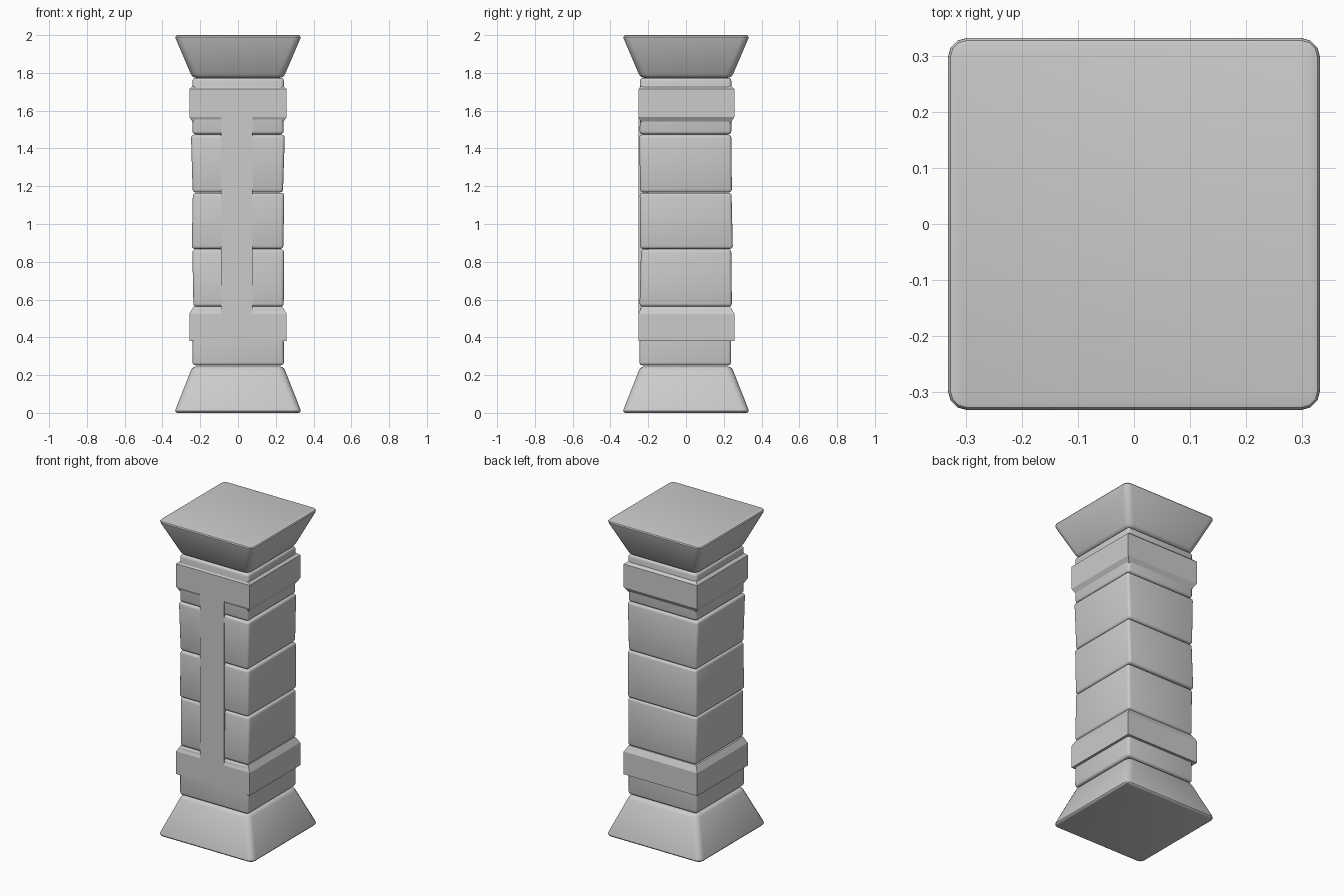
import bpy, bmesh
from mathutils import Vector

if "Cube" in bpy.data.objects:
    bpy.data.objects.remove(bpy.data.objects["Cube"])


def finish(bm, name, bevel=0.0, segments=3):
    bmesh.ops.recalc_face_normals(bm, faces=bm.faces)
    mesh = bpy.data.meshes.new(name)
    bm.to_mesh(mesh)
    bm.free()
    obj = bpy.data.objects.new(name, mesh)
    bpy.context.collection.objects.link(obj)
    bpy.context.view_layer.objects.active = obj
    obj.select_set(True)
    if bevel:
        mod = obj.modifiers.new("soft_edges", "BEVEL")
        mod.width = bevel
        mod.segments = segments
        mod.limit_method = "ANGLE"
        mod.angle_limit = 0.8
        bpy.ops.object.modifier_apply(modifier=mod.name)
        bpy.ops.object.shade_smooth_by_angle(angle=0.7)
    obj.select_set(False)
    return obj


def stack(name, rings, bevel=0.0, corner=0.0):
    """Closed solid through rectangles (x0, x1, y0, y1, z), bottom to top."""
    bm = bmesh.new()
    loops = [[bm.verts.new(p) for p in
              ((x0, y0, z), (x1, y0, z), (x1, y1, z), (x0, y1, z))]
             for x0, x1, y0, y1, z in rings]
    bm.faces.new(loops[0][::-1])
    bm.faces.new(loops[-1])
    for a, b in zip(loops, loops[1:]):
        for i in range(4):
            j = (i + 1) % 4
            bm.faces.new((a[i], a[j], b[j], b[i]))
    if corner:
        upright = [e for e in bm.edges
                   if abs(e.verts[0].co.z - e.verts[1].co.z) > 0.01]
        bmesh.ops.bevel(bm, geom=upright, offset=corner, segments=3,
                        profile=0.5, affect="EDGES")
    return finish(bm, name, bevel)


def square(h, z):
    return (-h, h, -h, h, z)


# Flared foot and capital
stack("foot", [square(0.338, 0), square(0.241, 0.246)], 0.02, 0.035)
stack("capital", [square(0.241, 1.774), square(0.338, 2)], 0.02, 0.035)

# Slightly uneven shaft blocks: z range, bottom and top (x0, x1, y0, y1)
blocks = [
    (0.252, 0.562, (-0.241, 0.243, -0.247, 0.239), (-0.241, 0.241, -0.244, 0.239)),
    (0.563, 0.866, (-0.236, 0.242, -0.246, 0.243), (-0.242, 0.244, -0.238, 0.240)),
    (0.868, 1.165, (-0.245, 0.240, -0.243, 0.248), (-0.239, 0.245, -0.245, 0.241)),
    (1.167, 1.473, (-0.240, 0.238, -0.243, 0.243), (-0.249, 0.248, -0.247, 0.240)),
    (1.475, 1.774, (-0.241, 0.241, -0.245, 0.240), (-0.241, 0.243, -0.244, 0.240)),
]
for i, (z0, z1, low, high) in enumerate(blocks):
    stack(f"shaft_block_{i + 1}", [(*low, z0), (*high, z1)], 0.016)

# Collar bands, chamfered towards the middle of the shaft
outer = (-0.258, 0.258, -0.251, 0.256)
inner = (-0.236, 0.236, -0.236, 0.236)
stack("lower_band", [(*outer, 0.38), (*outer, 0.524), (*inner, 0.562)])
stack("upper_band", [(*inner, 1.533), (*outer, 1.567), (*outer, 1.714),
                     (*inner, 1.732)])

# Front strip flush with the bands
strip = (-0.09, 0.076, -0.251, -0.2)
stack("front_strip", [(*strip, 0.5), (*strip, 1.6)])
